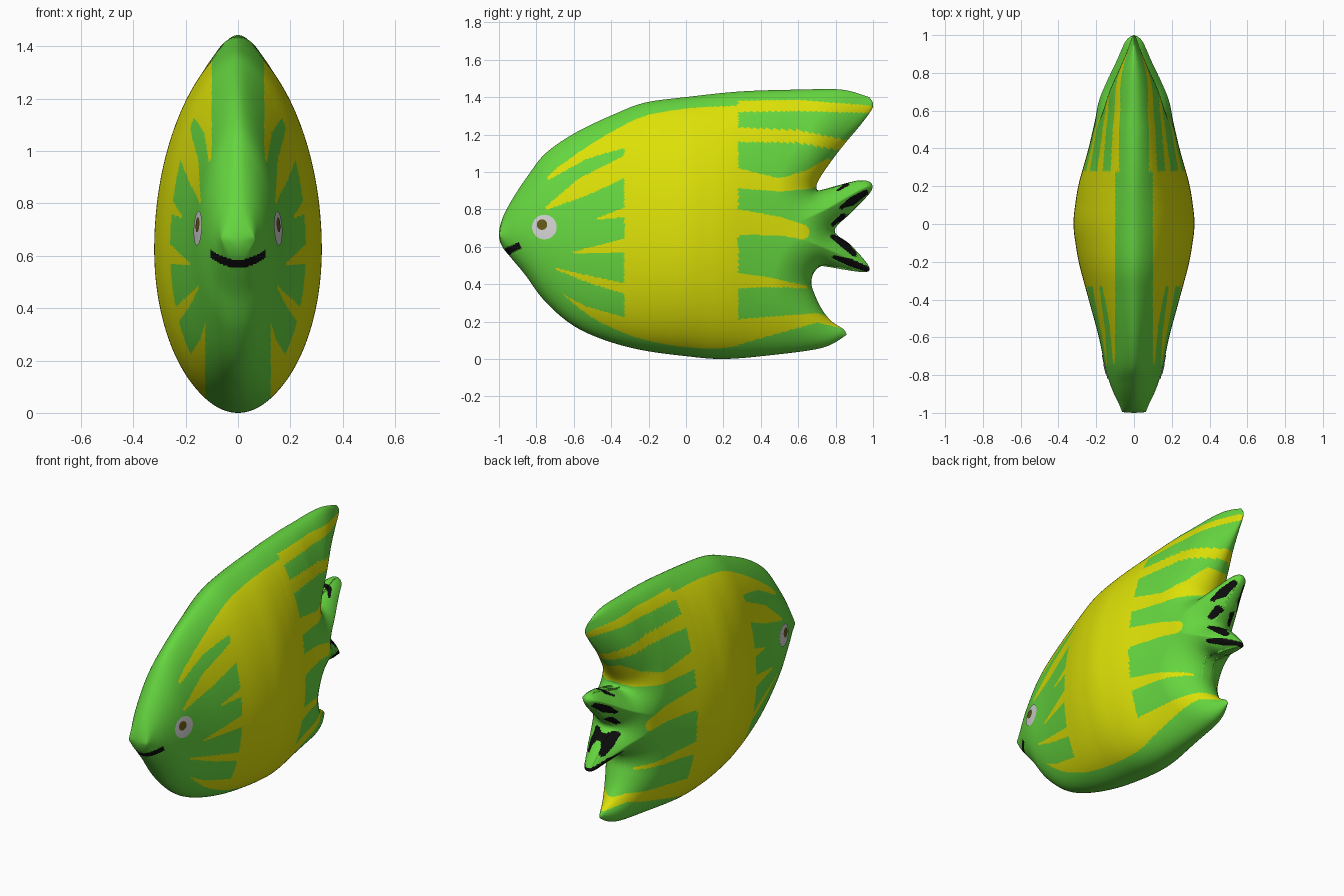
import bpy
import math

if "Cube" in bpy.data.objects:
    bpy.data.objects.remove(bpy.data.objects["Cube"])


def material(name, r, g, b):
    mat = bpy.data.materials.new(name)
    mat.use_nodes = True
    mat.diffuse_color = (r, g, b, 1)
    mat.node_tree.nodes["Principled BSDF"].inputs["Base Color"].default_value = (r, g, b, 1)
    return mat


GREEN = material("leaf green", 0.13, 0.67, 0.05)
YELLOW = material("lemon yellow", 0.72, 0.75, 0.002)
BLACK = material("black", 0.004, 0.004, 0.004)
WHITE = material("eye white", 0.65, 0.65, 0.65)
OLIVE = material("olive pupil", 0.13, 0.10, 0.01)

# Body ribs from belly to back: front y, front z, root z, rear y, rear z
RIBS = [
    (.86, .13, .13, .86, .13), (.73, .06, .11, .84, .16), (.45, .02, .12, .78, .20),
    (.20, .0, .19, .73, .26), (0, .015, .27, .69, .34), (-.25, .05, .36, .67, .41),
    (-.46, .11, .45, .69, .47), (-.62, .19, .49, .74, .50), (-.76, .315, .52, .83, .48),
    (-.86, .45, .55, .96, .465), (-.935, .54, .58, .975, .50), (-.985, .605, .63, .88, .61),
    (-1, .67, .68, .795, .685), (-.98, .755, .73, .88, .78), (-.925, .86, .78, .985, .89),
    (-.845, .98, .81, .99, .94), (-.75, 1.1, .84, .93, .955), (-.59, 1.21, .87, .82, .93),
    (-.38, 1.31, .90, .715, .90), (-.22, 1.37, .97, .70, .935), (0, 1.4, 1.1, .75, 1.02),
    (.29, 1.43, 1.28, .84, 1.14), (.60, 1.44, 1.35, .94, 1.26), (.83, 1.44, 1.4, 1, 1.35),
    (.98, 1.4, 1.4, .98, 1.4)]

# Half width of the body along its length
WIDTHS = [(-1, .05), (-.95, .085), (-.88, .115), (-.8, .145), (-.6, .185), (-.4, .24),
          (-.2, .295), (0, .325), (.2, .298), (.4, .24), (.6, .195), (.72, .185),
          (.82, .14), (.92, .1), (1, .08)]

ROWS, FRONT_COLS, REAR_COLS = 270, 155, 55
ROOT_Y = 0.62


def mix(a, b, t):
    return a + (b - a) * t


def sample_ribs(u):
    """Smooth rib at u in 0..1, by a Catmull-Rom spline."""
    s = u * (len(RIBS) - 1)
    i = min(int(s), len(RIBS) - 2)
    t = s - i
    a, b, c, d = (RIBS[max(0, min(len(RIBS) - 1, i + k))] for k in (-1, 0, 1, 2))
    return [q + t / 2 * (r - p + t * (2 * p - 5 * q + 4 * r - w + t * (3 * (q - r) + w - p)))
            for p, q, r, w in zip(a, b, c, d)]


def linear(keys, x):
    if x <= keys[0][0]:
        return keys[0][1]
    for (x0, y0), (x1, y1) in zip(keys, keys[1:]):
        if x <= x1:
            return mix(y0, y1, (x - x0) / max(x1 - x0, 1e-9))
    return keys[-1][1]


def soft_width(y):
    """Width table, rounded by averaging neighbours."""
    return sum(linear(WIDTHS, y + k * 0.02) for k in range(-3, 4)) / 7


ribs = [sample_ribs(i / ROWS) for i in range(ROWS + 1)]
nose = min(range(ROWS + 1), key=lambda i: ribs[i][0])
bottom = [(r[0], r[1]) for r in ribs[nose::-1]]
top = [(r[0], r[1]) for r in ribs[nose:]]
rear_edge = [(r[3], r[4]) for r in ribs]


def half_width(y, z):
    """Egg-shaped section, leaner above, rounded off towards the rear edge."""
    low, high = linear(bottom, y), linear(top, y)
    middle = mix(low, high, 0.44)
    t = (z - middle) / max(high - middle if z > middle else middle - low, 1e-6)
    power = 0.62 - 0.12 * max(0, min(1, (y - 0.2) / 0.3)) if z > middle else 0.5
    x = soft_width(y) * max(0, 1 - t * t) ** power
    if y > 0.45:
        d = min((y - a) ** 2 + (z - b) ** 2 for a, b in rear_edge) ** 0.5
        x *= math.sqrt(1 - (1 - min(d / 0.2, 1)) ** 2)
    return x


# Painted strokes: points of y, z, half thickness
YELLOW_STROKES = [
    [(-.3, 1.22, .08), (-.55, 1.1, .035), (-.73, .97, .01)],
    [(-.3, 1.04, .055), (-.55, .92, .05), (-.74, .81, .01)],
    [(-.3, .79, .03), (-.47, .75, .005)],
    [(-.3, .61, .04), (-.6, .57, .004)],
    [(-.3, .37, .03), (-.5, .42, .02), (-.69, .48, .005)],
    [(-.3, .13, .08), (-.55, .24, .045), (-.74, .375, .01)],
    [(.25, 1.35, .03), (.6, 1.355, .03), (.98, 1.335, .02)],
    [(.25, 1.2, .04), (.6, 1.19, .033), (.85, 1.14, .03)],
    [(.25, .97, .055), (.5, .93, .035), (.66, .96, .05), (.76, 1.04, .03)],
    [(.25, .735, .07), (.5, .71, .05), (.62, .68, .04)],
    [(.25, .42, .045), (.45, .41, .025), (.64, .385, .008)],
    [(.25, .14, .07), (.5, .185, .045), (.7, .22, .025), (.83, .18, .015)]]
BLACK_STROKES = [
    [(.81, .9, .005), (.86, .935, .012)],
    [(.83, .81, .01), (.89, .845, .022), (.96, .89, .015)],
    [(.785, .72, .01), (.84, .765, .015)],
    [(.785, .655, .012), (.84, .62, .022), (.9, .56, .014)],
    [(.79, .545, .008), (.88, .515, .02), (.97, .48, .014)]]


def in_stroke(y, z, path):
    for (y0, z0, w0), (y1, z1, w1) in zip(path, path[1:]):
        dy, dz = y1 - y0, z1 - z0
        t = max(0, min(1, ((y - y0) * dy + (z - z0) * dz) / (dy * dy + dz * dz)))
        if math.hypot(y - y0 - t * dy, z - z0 - t * dz) < mix(w0, w1, t):
            return True
    return False


def paint(x, y, z):
    """Slot: 0 green, 1 yellow, 2 black."""
    if y < -0.86 and x < 0.105 and abs(z - 0.57 - 3.5 * x * x) < 0.016:
        return 2
    if y > 0.75 and any(in_stroke(y, z, s) for s in BLACK_STROKES):
        return 2
    if y < 0.28 and x < (0.1 if z > 0.4 else 0.125):
        return 0
    if -0.33 < y < 0.28 or any(in_stroke(y, z, s) for s in YELLOW_STROKES):
        return 1
    return 0


def build_mirrored(name, verts, faces, mats, slots=None):
    mesh = bpy.data.meshes.new(name)
    mesh.from_pydata(verts, [], faces)
    for mat in mats:
        mesh.materials.append(mat)
    for i, poly in enumerate(mesh.polygons):
        poly.use_smooth = True
        if slots:
            poly.material_index = slots[i]
    obj = bpy.data.objects.new(name, mesh)
    bpy.context.collection.objects.link(obj)
    mirror = obj.modifiers.new("Mirror", "MIRROR")
    mirror.merge_threshold = 0.0005
    return obj


# Fish body with fins and tail, one half
verts = []
for fy, fz, rz, by, bz in ribs:
    ry = max(ROOT_Y, (fy + by) / 2)
    for j in range(FRONT_COLS + REAR_COLS + 1):
        if j <= FRONT_COLS:
            a = j / FRONT_COLS
            a *= 0.4 + 0.6 * a
            y, z = mix(fy, ry, a), mix(fz, rz, a)
        else:
            a = 1 - (1 - (j - FRONT_COLS) / REAR_COLS) ** 1.5
            y, z = mix(ry, by, a), mix(rz, bz, a)
        edge = j in (0, FRONT_COLS + REAR_COLS)
        verts.append((0 if edge else half_width(y, z), y, z))

cols = FRONT_COLS + REAR_COLS + 1
faces = [(k, k + 1, k + 1 + cols, k + cols)
         for i in range(ROWS) for k in range(i * cols, (i + 1) * cols - 1)]
slots = [paint(*(sum(verts[v][k] for v in f) / 4 for k in range(3))) for f in faces]
build_mirrored("fish_body", verts, faces, [GREEN, YELLOW, BLACK], slots)


# Eyes as thin discs that follow the head
def eye_disc(name, cy, cz, radius, lift, mat, rings=5, sides=32):
    pts = [(half_width(cy, cz) + lift, cy, cz)]
    for r in range(1, rings + 1):
        for s in range(sides):
            a = math.tau * s / sides
            y = cy + radius * r / rings * math.cos(a)
            z = cz + radius * r / rings * math.sin(a)
            pts.append((half_width(y, z) + lift, y, z))
    polys = [(0, 1 + s, 1 + (s + 1) % sides) for s in range(sides)]
    for r in range(rings - 1):
        for s in range(sides):
            a, b = 1 + r * sides + s, 1 + r * sides + (s + 1) % sides
            polys.append((a, a + sides, b + sides, b))
    build_mirrored(name, pts, polys, [mat])


eye_disc("eye_whites", -0.757, 0.705, 0.066, 0.004, WHITE)
eye_disc("eye_pupils", -0.77, 0.718, 0.028, 0.007, OLIVE)
